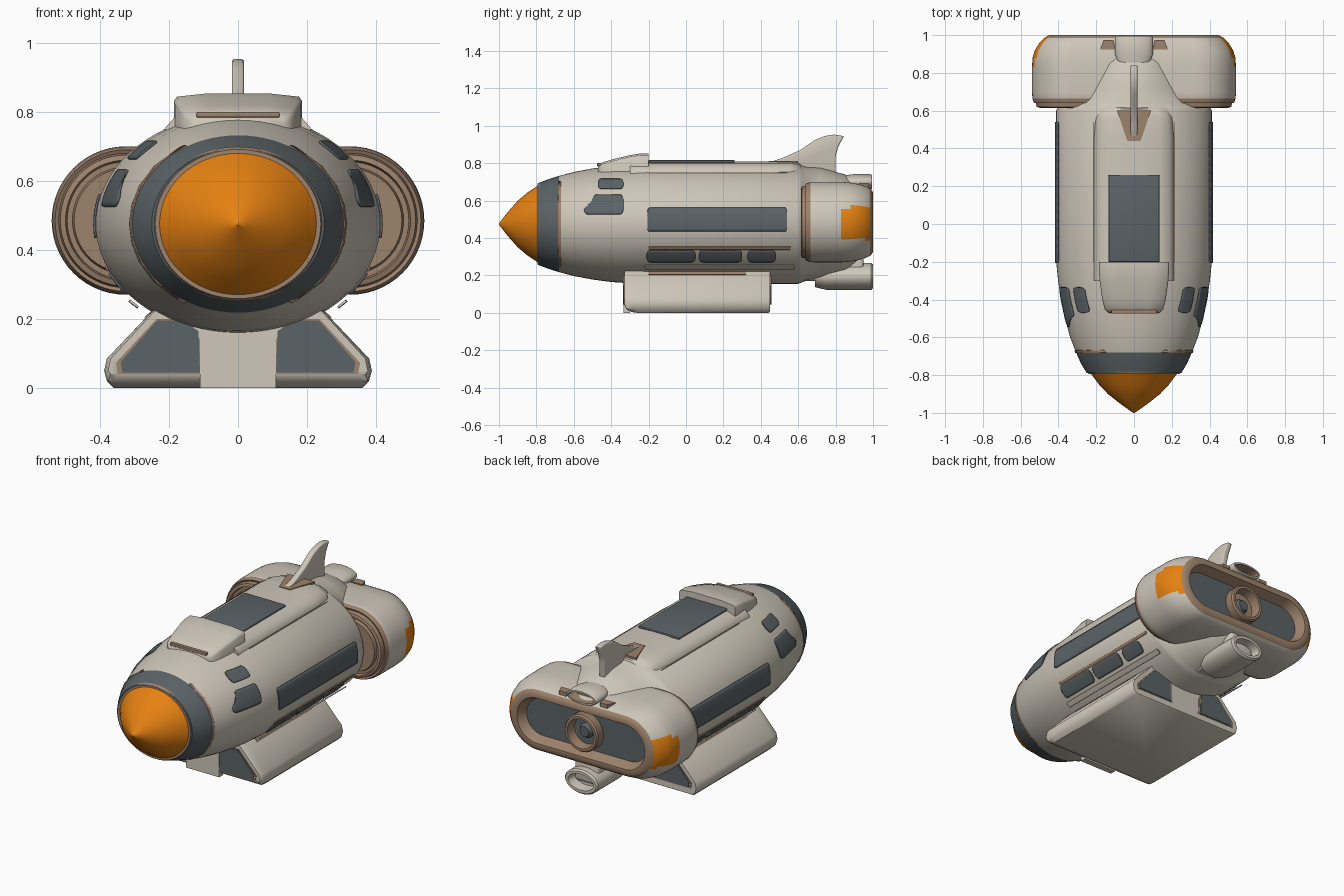
import bpy, bmesh, math

if "Cube" in bpy.data.objects:
    bpy.data.objects.remove(bpy.data.objects["Cube"])

ZC = 0.475  # height of the hull axis


def material(name, rgb):
    m = bpy.data.materials.new(name)
    m.diffuse_color = (*rgb, 1)
    m.use_nodes = True
    m.node_tree.nodes["Principled BSDF"].inputs["Base Color"].default_value = m.diffuse_color
    return m


CREAM = material("cream", (0.62, 0.57, 0.49))
GREY = material("slate_grey", (0.105, 0.125, 0.135))
ORANGE = material("orange", (0.79, 0.22, 0.006))
BROWN = material("dusty_brown", (0.34, 0.225, 0.15))
MATS = [CREAM, GREY, ORANGE, BROWN]


def finish(name, bm, angle=35):
    bmesh.ops.recalc_face_normals(bm, faces=bm.faces[:])
    me = bpy.data.meshes.new(name)
    bm.to_mesh(me)
    bm.free()
    for m in MATS:
        me.materials.append(m)
    ob = bpy.data.objects.new(name, me)
    bpy.context.collection.objects.link(ob)
    bpy.ops.object.select_all(action='DESELECT')
    ob.select_set(True)
    bpy.context.view_layer.objects.active = ob
    bpy.ops.object.shade_smooth_by_angle(angle=math.radians(angle))
    return ob


def loft(name, rings, rule, angle=35):
    """Skin closed rings; rule(band, centre) gives the material index (band -1 / last = caps)."""
    bm = bmesh.new()
    vs = [[bm.verts.new(p) for p in r] for r in rings]
    n = len(rings[0])
    faces = [(-1, bm.faces.new(vs[0])), (len(rings) - 1, bm.faces.new(vs[-1]))]
    for b in range(len(rings) - 1):
        for i in range(n):
            j = (i + 1) % n
            faces.append((b, bm.faces.new((vs[b][i], vs[b][j], vs[b + 1][j], vs[b + 1][i]))))
    for b, f in faces:
        f.material_index = rule(b, f.calc_center_median())
    return finish(name, bm, angle)


def prism(name, pts, axis, lo, hi, mat, bevel=0.0):
    """Extrude a 2D profile along an axis, with optional rounded edges."""
    put = {'x': lambda a, b, t: (t, a, b), 'y': lambda a, b, t: (a, t, b), 'z': lambda a, b, t: (a, b, t)}[axis]
    bm = bmesh.new()
    lov, hiv = ([bm.verts.new(put(a, b, t)) for a, b in pts] for t in (lo, hi))
    bm.faces.new(lov)
    bm.faces.new(hiv)
    for i in range(len(pts)):
        j = (i + 1) % len(pts)
        bm.faces.new((lov[i], lov[j], hiv[j], hiv[i]))
    bmesh.ops.recalc_face_normals(bm, faces=bm.faces[:])
    if bevel:
        sharp = [e for e in bm.edges if e.calc_face_angle(0) > 0.5]
        bmesh.ops.bevel(bm, geom=sharp, offset=bevel, segments=3, profile=0.5, affect='EDGES', clamp_overlap=True)
    for f in bm.faces:
        f.material_index = mat
    return finish(name, bm)


def ellipse(y, rx, rz, zc=ZC, n=72):
    return [(rx * math.cos(2 * math.pi * i / n), y, zc + rz * math.sin(2 * math.pi * i / n)) for i in range(n)]


def stadium(y, a, h, zc=0.485, n=28):
    out = []
    for s, start in ((1, -0.5), (-1, 0.5)):
        for i in range(n + 1):
            t = math.pi * (start + i / n)
            out.append((s * (a - h) + h * math.cos(t), y, zc + h * math.sin(t)))
    return out


# Hull: stations of y, half width, half height
HULL = [(-.79, .25, .218), (-.74, .28, .238), (-.68, .307, .257), (-.6, .338, .278), (-.5, .366, .297),
        (-.4, .387, .31), (-.3, .402, .317), (-.2, .412, .32), (.6, .412, .32), (.62, .40, .312),
        (.64, .36, .305), (.72, .30, .30), (.85, .24, .265), (.92, .19, .21)]
loft("hull", [ellipse(*s) for s in HULL], lambda b, c: 1 if b < 2 else 0)

# Nose cone and its seam
NOSE = [(-1, .004), (-.985, .026), (-.95, .075), (-.9, .138), (-.85, .185), (-.785, .234)]
loft("nose_cone", [ellipse(y, r, r * .9) for y, r in NOSE], lambda b, c: 2)
loft("nose_seam", [ellipse(-.794, .240, .216), ellipse(-.78, .25, .224)], lambda b, c: 3)


def hull_radii(y):
    for (y0, a0, b0), (y1, a1, b1) in zip(HULL, HULL[1:]):
        if y0 <= y <= y1:
            t = (y - y0) / (y1 - y0)
            return a0 + (a1 - a0) * t, b0 + (b1 - b0) * t


def hull_patch(name, y0, y1, z0, z1, mat, r=0.02, lift=0.003, slant=0.0):
    """Thin rounded plate following the hull on both sides."""
    ends = [r * k / 5 for k in range(5)]
    ys = [y0 + e for e in ends] + [y0 + r + (y1 - y0 - 2 * r) * k / 16 for k in range(17)] + [y1 - e for e in ends[::-1]]
    for s, side in ((1, "right"), (-1, "left")):
        bm, grid = bmesh.new(), []
        for y in ys:
            d = min(y - y0, y1 - y, r)
            inset = r - math.sqrt(max(0, r * r - (r - d) ** 2))
            col = []
            for k in range(9):
                z = z0 + inset + (z1 - z0 - 2 * inset) * k / 8
                yy = y + slant * (k / 8) * (y1 - y) / (y1 - y0)
                rx, rz = hull_radii(yy)
                u = (z - ZC) / rz
                x = rx * math.sqrt(1 - u * u)
                nx, nz = x / rx ** 2, (z - ZC) / rz ** 2
                m = lift / math.hypot(nx, nz)
                col.append(bm.verts.new((s * (x + nx * m), yy, z + nz * m)))
            grid.append(col)
        for a, b in zip(grid, grid[1:]):
            for k in range(8):
                bm.faces.new((a[k], a[k + 1], b[k + 1], b[k])).material_index = mat
        ob = finish(f"{name}_{side}", bm)
        sol = ob.modifiers.new("thickness", 'SOLIDIFY')
        sol.thickness, sol.offset = 0.007, 0


# Windows and side panels
hull_patch("side_panel", -.205, .54, .435, .56, 1, .012, .004)
hull_patch("cockpit_window", -.545, -.335, .525, .63, 1, .025, slant=.05)
hull_patch("upper_cockpit_window", -.47, -.335, .662, .712, 1, .018)
for i, (a, b) in enumerate(((-.21, .05), (.07, .30), (.33, .48))):
    hull_patch(f"lower_window_{i + 1}", a, b, .275, .335, 1, .02)
hull_patch("lower_trim", -.2, .56, .340, .354, 3, .005, .002)
hull_patch("lower_ledge", -.22, .58, .243, .262, 0, .005, .012)
hull_patch("collar_trim", -.682, -.668, .25, .70, 3, .004, .001)

# Dorsal deck
SECTION = [(.215, .70), (.21, .755), (.185, .783), (.14, .80), (.05, .808)]
SECTION += [(-x, z) for x, z in SECTION[::-1]]
DECK = [(-.3, 1, 0), (.46, 1, 0), (.56, .96, 0), (.61, .88, -.01), (.63, .78, -.05)]
loft("dorsal_deck", [[(x * k, y, z + d) for x, z in SECTION] for y, k, d in DECK], lambda b, c: 0, 50)
prism("deck_panel", [(-.135, -.2), (.135, -.2), (.135, .26), (-.135, .26)], 'z', .803, .817, 1, .004)
for s in (1, -1):
    prism("deck_seam", [(s * .205, -.2), (s * .216, -.2), (s * .216, .54), (s * .205, .54)], 'z', .738, .75, 3)

# Hump ahead of the deck panel, with its slot
HUMP = [(-.47, .135, .79), (-.45, .155, .806), (-.4, .168, .822), (-.3, .182, .846), (-.24, .186, .856), (-.2, .186, .856)]
loft("dorsal_hump", [[(w, y, .72), (w, y, t - .025), (w * .95, y, t - .012), (w * .5, y, t - .003), (-w * .5, y, t - .003),
                      (-w * .95, y, t - .012), (-w, y, t - .025), (-w, y, .72)] for y, w, t in HUMP], lambda b, c: 0, 50)
prism("hump_slot", [(-.475, .784), (-.455, .784), (-.455, .80), (-.475, .80)], 'x', -.12, .12, 3, .003)

# Tail fin and brown footing
prism("tail_fin", [(.40, .79), (.52, .83), (.61, .87), (.69, .925), (.74, .945), (.79, .953), (.845, .945),
                   (.815, .89), (.80, .84), (.80, .74), (.5, .74)], 'x', -.018, .018, 0, .008)
prism("fin_footing", [(-.035, .44), (.035, .44), (.09, .60), (-.09, .60)], 'z', .80, .812, 3)

# Engine pod: brown grooved front, cream shell, recessed grey back
POD = [(.615, .44, .13), (.615, .475, .15), (.635, .48, .155), (.635, .495, .17), (.615, .50, .175), (.62, .515, .19),
       (.645, .52, .195), (.64, .53, .205), (.665, .538, .214), (.70, .54, .215), (.83, .54, .215), (.88, .537, .211),
       (.92, .525, .204), (.96, .50, .192), (.985, .475, .18), (1.0, .45, .16), (.998, .425, .135), (.94, .40, .11)]


def pod_colour(b, c):
    if b >= len(POD) - 1:
        return 1
    if b < 8 or b >= 14:
        return 3
    return 2 if c.y > .83 and abs(c.x) > .40 and abs(c.z - .48) < .085 else 0


loft("engine_pod", [stadium(*s) for s in POD], pod_colour, 50)


def tube(name, y0, y1, rx, rz, zc, wall, mat, inner):
    rings = [(y0, rx * .8, rz * .8), (y0 + .06, rx, rz), (y1 - .01, rx, rz), (y1, rx - wall / 3, rz - wall / 3),
             (y1, rx - wall, rz - wall), (y1 - .06, rx - wall * 1.3, rz - wall * 1.3)]
    loft(name, [ellipse(y, a, b, zc, 40) for y, a, b in rings], lambda b, c: inner if b >= 4 else mat)


# Rear nozzles
tube("main_nozzle", .86, 1.0, .11, .11, .485, .022, 3, 3)
loft("nozzle_core", [ellipse(.93, .05, .05, .485, 32), ellipse(.965, .03, .03, .485, 32)], lambda b, c: 1)
tube("upper_nozzle", .84, .995, .10, .042, .70, .015, 0, 3)
tube("lower_nozzle", .69, 1.0, .11, .072, .195, .025, 0, 0)
prism("lower_nozzle_strut", [(.62, .17), (.95, .17), (.95, .30), (.62, .30)], 'x', -.08, .08, 0, .02)
for s in (1, -1):
    prism("pod_vent", [(s * .10, .925), (s * .18, .925), (s * .16, .975), (s * .11, .975)], 'z', .66, .693, 3)

# Landing skid with dark end panels
SKID = [(.36, 0), (.38, .02), (.388, .05), (.38, .085), (.25, .222), (.2, .25)]
SKID += [(-x, z) for x, z in SKID[::-1]]
STATIONS = [(-.33, .04, .97), (-.315, .018, .99), (-.29, .004, 1), (-.26, 0, 1), (.44, 0, 1), (.45, .006, .985)]
loft("landing_skid", [[(x * k, y, max(z, lo)) for x, z in SKID] for y, lo, k in STATIONS], lambda b, c: 0)
PANEL = [(.11, .045), (.335, .045), (.34, .075), (.235, .195), (.165, .195), (.115, .165)]
for s, side in ((1, "right"), (-1, "left")):
    dark = [(s * x, z) for x, z in PANEL]
    edge = [(s * (.225 + (x - .225) * 1.12), .115 + (z - .115) * 1.06) for x, z in PANEL]
    for end, y, d in (("front", -.33, -1), ("rear", .45, 1)):
        prism(f"skid_{end}_trim_{side}", edge, 'y', y - d * .01, y + d * .003, 3)
        prism(f"skid_{end}_panel_{side}", dark, 'y', y - d * .01, y + d * .006, 1)
    # worn strip along the top of the skid
    prism(f"skid_top_strip_{side}", [(s * .272, .204), (s * .235, .238), (s * .22, .238), (s * .25, .20)], 'y', -.2, .32, 3)
prism("skid_front_block", [(-.11, .0), (.11, .0), (.11, .14), (.135, .19), (-.135, .19), (-.11, .14)], 'y', -.30, -.335, 0)
